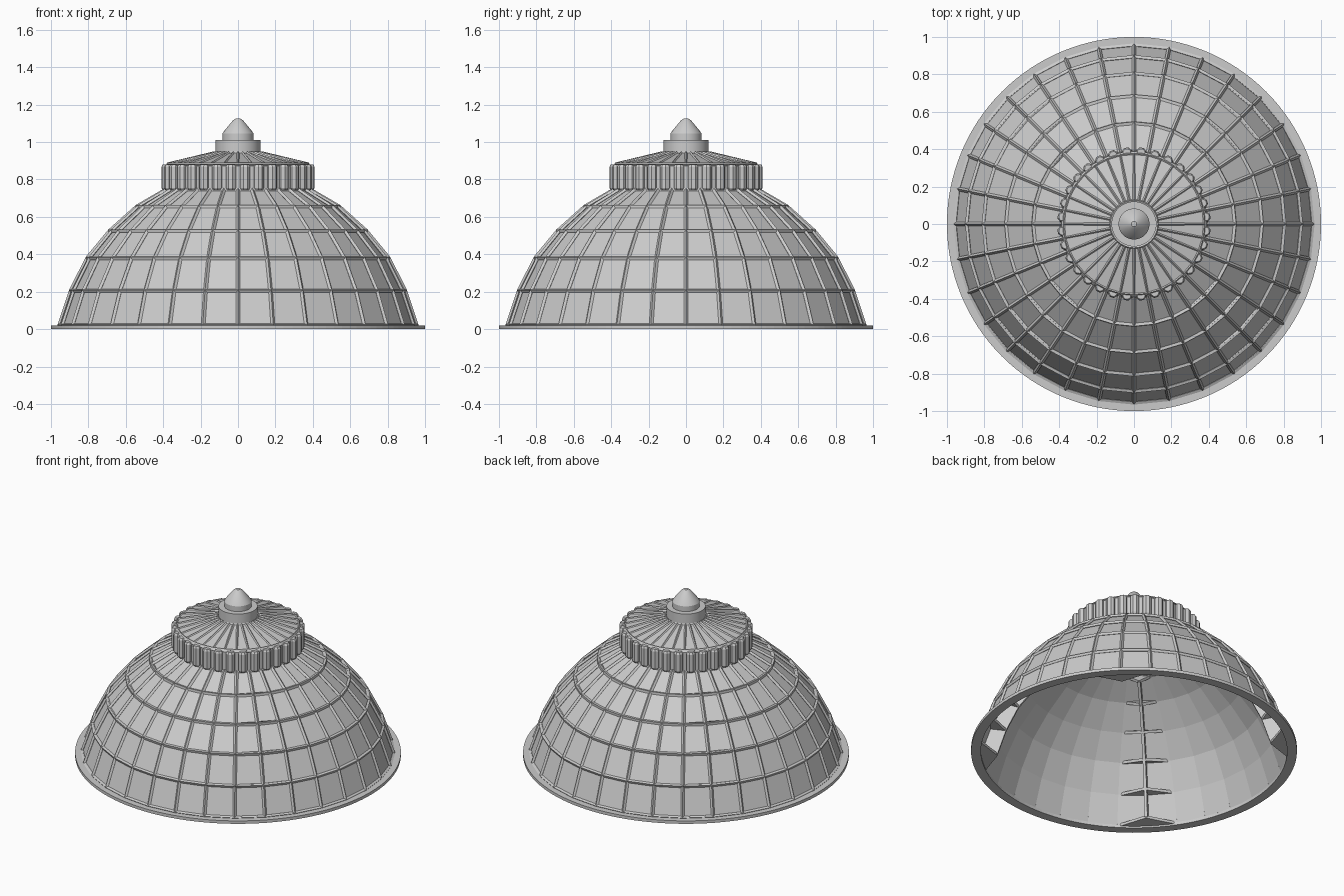
import bpy, bmesh
from math import sin, cos, pi

if "Cube" in bpy.data.objects:
    bpy.data.objects.remove(bpy.data.objects["Cube"])

N = 32
DOME = [(0.955, 0.02), (0.893, 0.205), (0.805, 0.38), (0.685, 0.525), (0.54, 0.655), (0.385, 0.745)]


def pt(r, z, i, n=N):
    a = 2 * pi * i / n
    return (r * cos(a), r * sin(a), z)


def finish(name, bm, normals=True):
    if normals:
        bmesh.ops.recalc_face_normals(bm, faces=bm.faces[:])
    me = bpy.data.meshes.new(name)
    bm.to_mesh(me)
    bm.free()
    ob = bpy.data.objects.new(name, me)
    bpy.context.collection.objects.link(ob)
    return ob


def revolve(name, profile, n=N, closed=False, cap=False):
    bm = bmesh.new()
    rings = [[bm.verts.new(pt(r, z, i, n)) for i in range(n)] for r, z in profile]
    pairs = list(zip(rings, rings[1:])) + ([(rings[-1], rings[0])] if closed else [])
    for lo, hi in pairs:
        for i in range(n):
            k = (i + 1) % n
            bm.faces.new((lo[i], lo[k], hi[k], hi[i]))
    if cap:
        bm.faces.new(rings[0][::-1])
        bm.faces.new(rings[-1])
    return finish(name, bm)


def solidify(ob, t, offset):
    m = ob.modifiers.new("thickness", 'SOLIDIFY')
    m.thickness, m.offset = t, offset


def lattice(name, profile, t):
    ob = revolve(name, profile)
    m = ob.modifiers.new("bars", 'WIREFRAME')
    m.thickness, m.offset = t, 0
    m.use_boundary = True
    m.use_even_offset = True


# faceted dome panels with the raised grid of bars over them
panels = revolve("dome_panels", [(r - 0.007, z - 0.004 * (z > 0.03)) for r, z in DOME])
solidify(panels, 0.008, 0)
lattice("dome_bars", DOME, 0.022)

# flat rim at the foot
revolve("rim", [(0.94, 0), (1.0, 0), (1.0, 0.02), (0.94, 0.02)], 128, closed=True)

# inner stiffeners on the four diagonals: spine plus triangular gussets
bm = bmesh.new()
for i in (4, 12, 20, 28):
    inner = [(r * 0.88, z if z < 0.03 else z * 0.92) for r, z in DOME]
    for j in range(len(DOME) - 1):
        quad = (DOME[j], DOME[j + 1], inner[j + 1], inner[j])
        bm.faces.new([bm.verts.new(pt(r, z, i)) for r, z in quad])
    for (r, z), (ri, zi) in zip(DOME, inner):
        tri = (pt(r, z, i - 1), pt(ri, zi, i), pt(r, z, i + 1), pt(r, z, i))
        bm.faces.new([bm.verts.new(p) for p in tri])
solidify(finish("inner_stiffeners", bm, False), 0.018, 0)

# collar wall
revolve("collar", [(0.37, 0.745), (0.385, 0.745), (0.385, 0.875), (0.37, 0.875)], 64, closed=True)

# rounded upright beads around the collar
bm = bmesh.new()
for i in range(N):
    a = 2 * pi * (i + 0.5) / N
    rows = []
    for z, s in ((0.743, 0.75), (0.755, 1), (0.868, 1), (0.88, 0.75)):
        row = []
        for k in range(8):
            b = 2 * pi * (k + 0.5) / 8
            u, v = 0.383 + 0.029 * s * cos(b), 0.029 * s * sin(b)
            row.append(bm.verts.new((u * cos(a) - v * sin(a), u * sin(a) + v * cos(a), z)))
        rows.append(row)
    for lo, hi in zip(rows, rows[1:]):
        for k in range(8):
            m = (k + 1) % 8
            bm.faces.new((lo[k], lo[m], hi[m], hi[k]))
    bm.faces.new(rows[0][::-1])
    bm.faces.new(rows[-1])
finish("collar_beads", bm)

# shallow ribbed roof
roof = revolve("roof", [(0.385, 0.872), (0.375, 0.882), (0.11, 0.942)])
solidify(roof, 0.008, 0)
lattice("roof_ribs", [(0.376, 0.884), (0.126, 0.944)], 0.014)

# neck and pointed finial
neck = revolve("neck", [(0.12, 0.93), (0.12, 1.01)], 64, cap=True)
tip = revolve("finial", [(0.083, 1.0), (0.083, 1.045), (0.072, 1.062), (0.027, 1.116), (0.014, 1.125)], 48, cap=True)
for ob in (neck, tip):
    bpy.ops.object.select_all(action='DESELECT')
    ob.select_set(True)
    bpy.context.view_layer.objects.active = ob
    bpy.ops.object.shade_smooth_by_angle()
